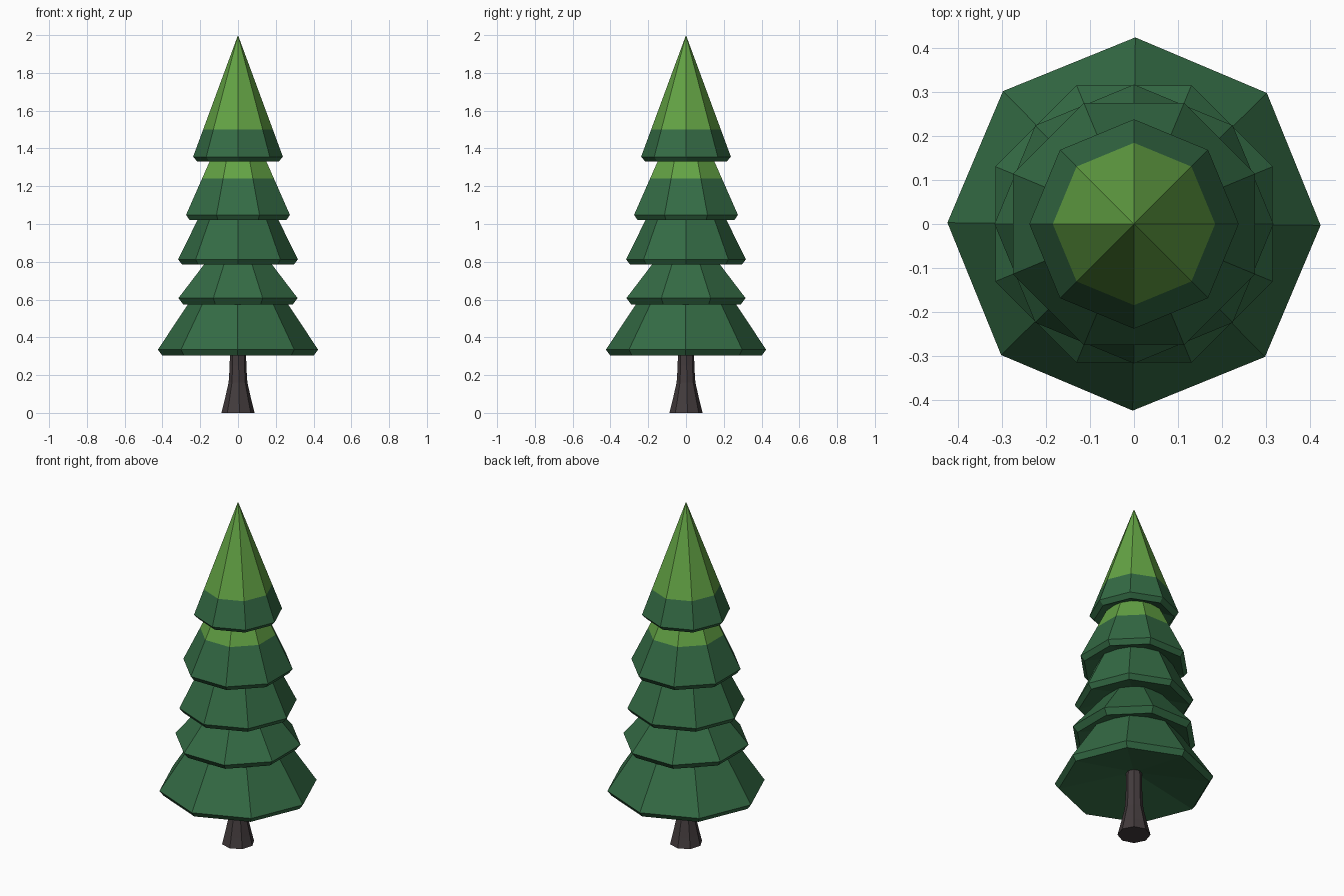
import bpy, bmesh, math

if "Cube" in bpy.data.objects:
    bpy.data.objects.remove(bpy.data.objects["Cube"])


def material(name, rgb):
    m = bpy.data.materials.new(name)
    m.diffuse_color = (*rgb, 1.0)
    m.use_nodes = True
    m.node_tree.nodes["Principled BSDF"].inputs["Base Color"].default_value = m.diffuse_color
    return m


DARK = material("dark_green", (0.034, 0.145, 0.058))
LIGHT = material("light_green", (0.125, 0.365, 0.058))
BARK = material("dark_bark", (0.056, 0.044, 0.046))


def lathe(name, profile, turn, mats, split=99.0, sides=8):
    """Revolve (radius, z) points, listed from the underside up; faces above split get material 1."""
    bm = bmesh.new()
    rings = []
    for r, z in profile:
        if r == 0:
            rings.append([bm.verts.new((0, 0, z))])
            continue
        angles = [math.radians(turn) + 2 * math.pi * k / sides for k in range(sides)]
        rings.append([bm.verts.new((r * math.cos(a), r * math.sin(a), z)) for a in angles])
    for low, high in zip(rings, rings[1:]):
        for k in range(sides):
            n = (k + 1) % sides
            corners = [low[k % len(low)], low[n % len(low)], high[n % len(high)], high[k % len(high)]]
            face = bm.faces.new(list(dict.fromkeys(corners)))
            face.material_index = int(face.calc_center_median().z > split)
    mesh = bpy.data.meshes.new(name)
    bm.to_mesh(mesh)
    bm.free()
    for m in mats:
        mesh.materials.append(m)
    obj = bpy.data.objects.new(name, mesh)
    bpy.context.collection.objects.link(obj)


def tier(name, lip, rim, top, turn, split=None):
    """Foliage skirt: hollow underside, small bevelled lip, sloping side, optional light band."""
    profile = [(0, lip[1] + 0.08), lip, rim]
    if split:
        t = (split - rim[1]) / (top[1] - rim[1])
        profile.append((rim[0] + t * (top[0] - rim[0]), split))
    profile.append(top)
    lathe(name, profile, turn, [DARK, LIGHT], split or 99.0)


# Flared trunk
lathe("trunk", [(0, 0), (0.088, 0), (0.073, 0.06), (0.050, 0.16), (0.044, 0.25), (0.043, 0.40)], 5, [BARK])

# Foliage tiers, alternately turned by half a side
F = 1 / math.cos(math.pi / 8)   # flat distance to corner radius
tier("bottom_tier", (0.402, 0.305), (0.424, 0.335), (0.232, 0.625), -0.4)
tier("second_tier", (0.291 * F, 0.575), (0.315 * F, 0.608), (0.142 * F, 0.835), 22.5)
tier("third_tier", (0.296, 0.785), (0.317, 0.813), (0.190, 1.07), 0)
tier("fourth_tier", (0.256 * F, 1.02), (0.275 * F, 1.048), (0.131 * F, 1.375), 22.5, 1.24)
tier("top_tier", (0.214, 1.33), (0.238, 1.355), (0, 2.0), 0, 1.5)
